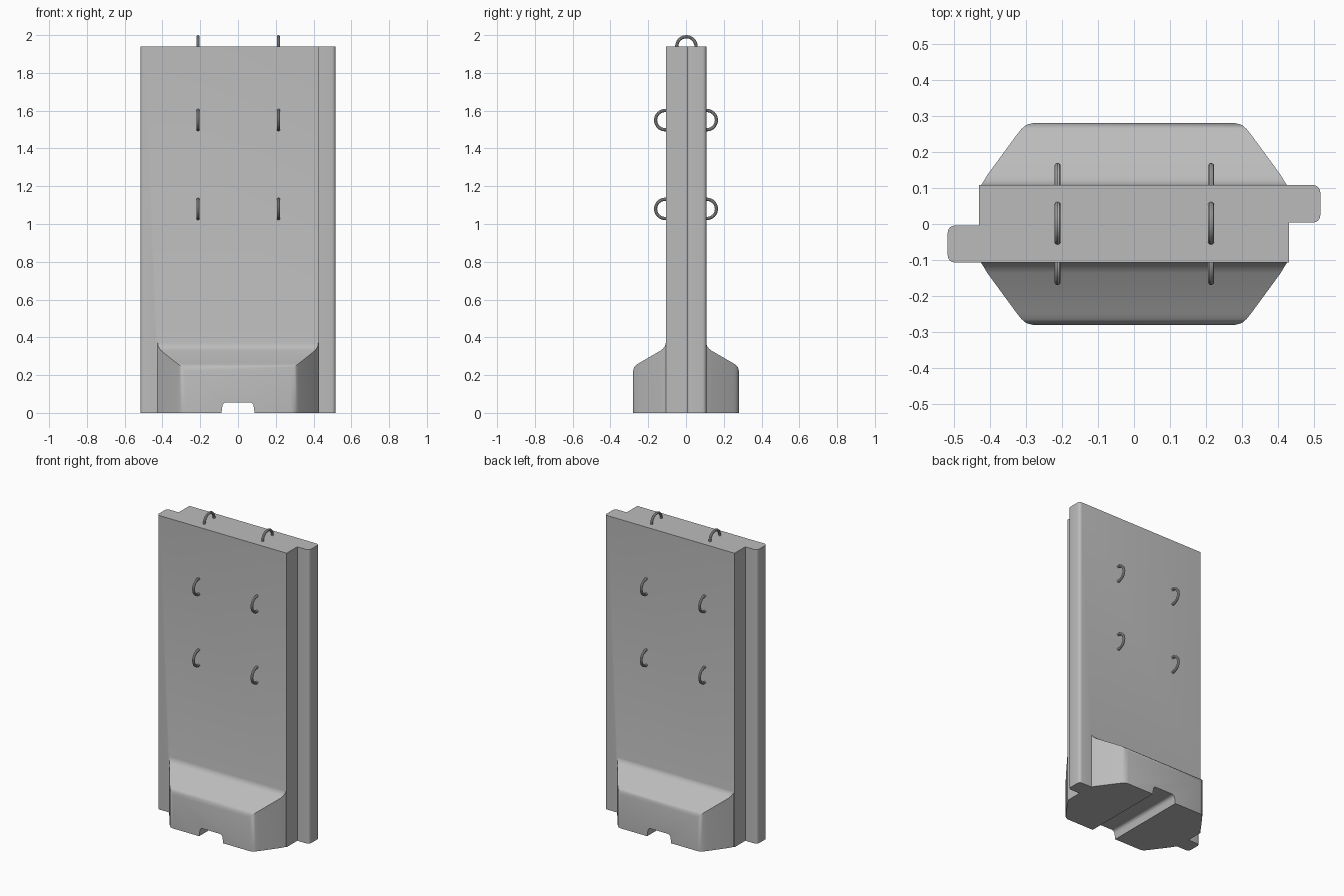
import bpy, bmesh, math
from mathutils import Vector

if "Cube" in bpy.data.objects:
    bpy.data.objects.remove(bpy.data.objects["Cube"])

concrete = bpy.data.materials.new("concrete_grey")
concrete.diffuse_color = (0.5, 0.5, 0.5, 1)
concrete.use_nodes = True
concrete.node_tree.nodes["Principled BSDF"].inputs["Base Color"].default_value = concrete.diffuse_color


def add_object(name, bm):
    bmesh.ops.recalc_face_normals(bm, faces=bm.faces)
    me = bpy.data.meshes.new(name)
    bm.to_mesh(me)
    bm.free()
    ob = bpy.data.objects.new(name, me)
    bpy.context.collection.objects.link(ob)
    me.materials.append(concrete)
    return ob


def prism(name, points, direction, round_test=None, radius=0.02):
    """Extrude a closed outline, optionally rounding chosen long edges."""
    bm = bmesh.new()
    face = bm.faces.new([bm.verts.new(p) for p in points])
    res = bmesh.ops.extrude_face_region(bm, geom=[face])
    moved = [g for g in res["geom"] if isinstance(g, bmesh.types.BMVert)]
    d = Vector(direction)
    bmesh.ops.translate(bm, verts=moved, vec=d)
    if round_test:
        edges = [e for e in bm.edges
                 if abs((e.verts[0].co - e.verts[1].co).normalized().dot(d.normalized())) > 0.99
                 and round_test(e.verts[0].co)]
        bmesh.ops.bevel(bm, geom=edges, offset=radius, segments=4,
                        profile=0.5, affect='EDGES')
    return add_object(name, bm)


def combine(target, other, operation):
    mod = target.modifiers.new(operation, 'BOOLEAN')
    mod.operation = operation
    mod.solver = 'EXACT'
    mod.object = other
    bpy.context.view_layer.objects.active = target
    bpy.ops.object.modifier_apply(modifier=mod.name)
    bpy.data.objects.remove(other, do_unlink=True)


def smooth(ob):
    bpy.ops.object.select_all(action='DESELECT')
    ob.select_set(True)
    bpy.context.view_layer.objects.active = ob
    bpy.ops.object.shade_smooth_by_angle(angle=math.radians(32))


# Wall panel with interlocking half-thickness tongues on both ends
half = [(-0.517, -0.107), (0.43, -0.107), (0.43, 0.003)]
outline = [(x, y, 0) for x, y in half + [(-x, -y) for x, y in half]]
# insert the inner step corners so each tongue is half as thick as the panel
outline = [(-0.517, -0.107, 0), (0.43, -0.107, 0), (0.43, 0.004, 0),
           (0.517, 0.004, 0), (0.517, 0.108, 0), (-0.43, 0.108, 0),
           (-0.43, -0.004, 0), (-0.517, -0.004, 0)]
panel = prism("wall_panel", outline, (0, 0, 1.94), lambda c: abs(c.x) > 0.5)

# Flared foot: (distance from centre, half width, top height) stations
stations = [(0.09, 0.425, 0.37), (0.107, 0.425, 0.37), (0.111, 0.422, 0.354),
            (0.121, 0.416, 0.341), (0.136, 0.407, 0.329), (0.248, 0.325, 0.264),
            (0.264, 0.312, 0.254), (0.275, 0.299, 0.241), (0.28, 0.28, 0.222)]
for name, side in (("front_foot", -1), ("back_foot", 1)):
    bm = bmesh.new()
    rings = [[bm.verts.new((x, side * y, z))
              for x, z in ((-w, 0), (w, 0), (w, h), (-w, h))]
             for y, w, h in stations]
    bm.faces.new(rings[0])
    bm.faces.new(rings[-1])
    for a, b in zip(rings, rings[1:]):
        for i in range(4):
            j = (i + 1) % 4
            bm.faces.new((a[i], a[j], b[j], b[i]))
    combine(panel, add_object(name, bm), 'UNION')

# Rounded channel through the bottom of the foot
channel = [(-0.088, -0.4, -0.05), (0.088, -0.4, -0.05), (0.088, -0.4, 0.0),
           (0.08, -0.4, 0.056), (-0.08, -0.4, 0.056), (-0.088, -0.4, 0.0)]
cutter = prism("channel_cutter", channel, (0, 0.8, 0), lambda c: c.z > 0.05, 0.018)
combine(panel, cutter, 'DIFFERENCE')
smooth(panel)


# Lifting loops: half rings sunk slightly into the surface
def lifting_loop(name, centre, out, along, major=0.051, tube=0.0085):
    centre, out, along = Vector(centre), Vector(out), Vector(along)
    across = out.cross(along)
    bm = bmesh.new()
    rings = []
    for i in range(21):
        a = math.radians(-15 + 210 * i / 20)
        radial = along * math.cos(a) + out * math.sin(a)
        rings.append([bm.verts.new(centre + radial * (major + tube * math.cos(t))
                                   + across * tube * math.sin(t))
                      for t in (math.tau * k / 10 for k in range(10))])
    for a, b in zip(rings, rings[1:]):
        for i in range(10):
            j = (i + 1) % 10
            bm.faces.new((a[i], a[j], b[j], b[i]))
    bm.faces.new(rings[0])
    bm.faces.new(rings[-1])
    smooth(add_object(name, bm))


for x in (-0.212, 0.214):
    lifting_loop("top_lifting_loop", (x, 0.002, 1.9405), (0, 0, 1), (0, 1, 0))
    for z in (1.08, 1.55):
        for side in (-1, 1):
            lifting_loop("side_lifting_loop", (x, side * 0.11, z), (0, side, 0), (0, 0, 1))
